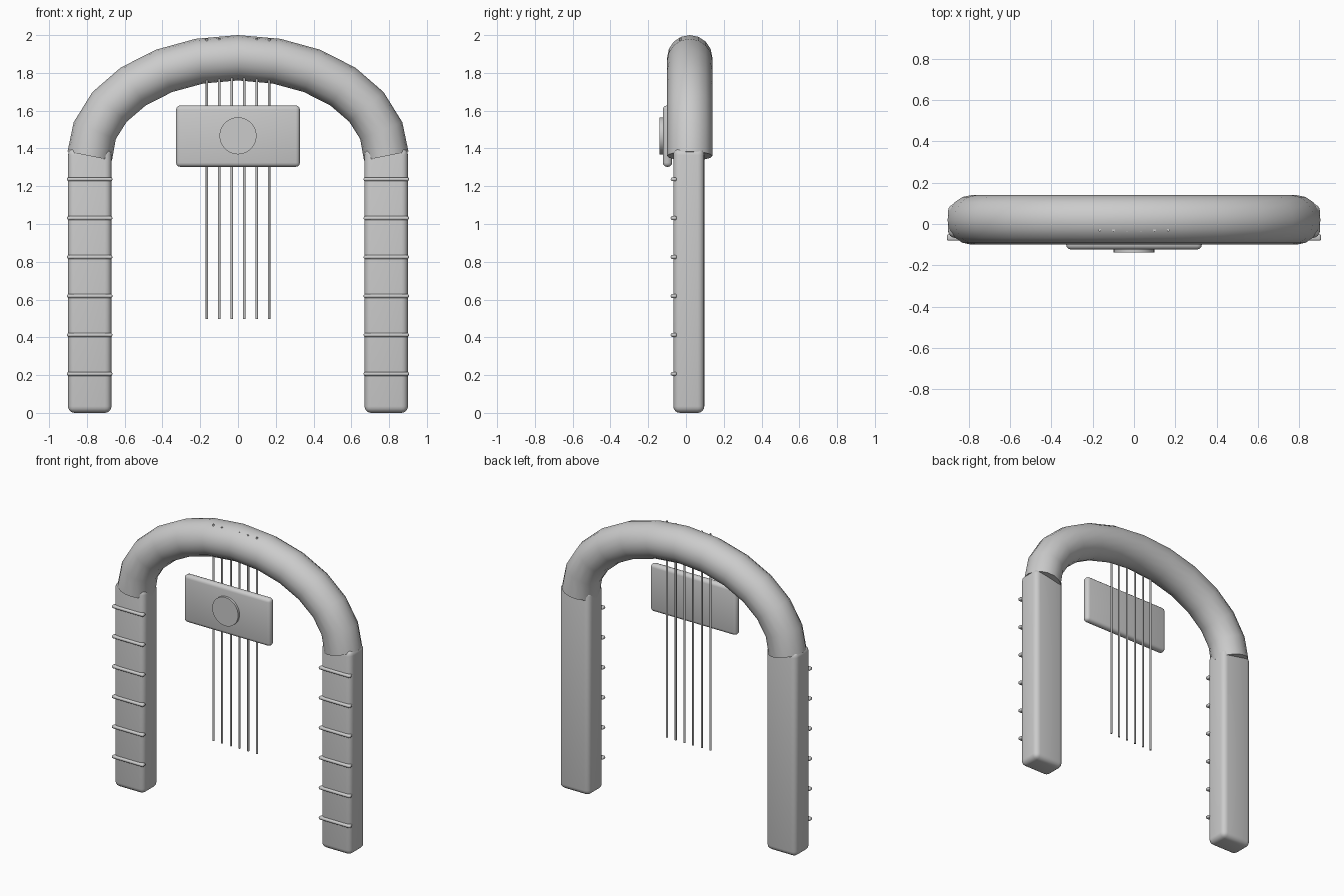
import bpy
import math

cube = bpy.data.objects.get("Cube")
if cube:
    bpy.data.objects.remove(cube, do_unlink=True)

grey = bpy.data.materials.new("plain grey")
grey.use_nodes = True
grey.diffuse_color = (0.6, 0.6, 0.6, 1)
grey.node_tree.nodes["Principled BSDF"].inputs["Base Color"].default_value = (0.6, 0.6, 0.6, 1)


def finish(obj, name, angle=40):
    obj.name = name
    obj.data.materials.clear()
    obj.data.materials.append(grey)
    bpy.ops.object.select_all(action='DESELECT')
    obj.select_set(True)
    bpy.context.view_layer.objects.active = obj
    bpy.ops.object.shade_smooth_by_angle(angle=math.radians(angle))
    return obj


def rounded_box(name, centre, size, bevel, segments=3):
    bpy.ops.mesh.primitive_cube_add(size=1, location=centre)
    obj = bpy.context.object
    obj.scale = size
    bpy.ops.object.transform_apply(location=False, rotation=False, scale=True)
    mod = obj.modifiers.new("Rounded edges", 'BEVEL')
    mod.width = bevel
    mod.segments = segments
    bpy.ops.object.modifier_apply(modifier=mod.name)
    return finish(obj, name)


def cylinder(name, centre, radius, depth, sides, rotation=(0, 0, 0)):
    bpy.ops.mesh.primitive_cylinder_add(vertices=sides, radius=radius, depth=depth,
                                        location=centre, rotation=rotation)
    return finish(bpy.context.object, name, 50)


# Arch: thick tube swept along a half ellipse
SEGMENTS = 12
curve = bpy.data.curves.new("arch_path", 'CURVE')
curve.dimensions = '3D'
curve.bevel_depth = 0.12
curve.bevel_resolution = 6
curve.use_fill_caps = True
spline = curve.splines.new('POLY')
spline.points.add(SEGMENTS)
for i, point in enumerate(spline.points):
    t = math.pi * i / SEGMENTS
    point.co = (-0.785 * math.cos(t), 0.02, 1.36 + 0.52 * math.sin(t), 1)
arch = bpy.data.objects.new("arch", curve)
bpy.context.collection.objects.link(arch)
bpy.ops.object.select_all(action='DESELECT')
arch.select_set(True)
bpy.context.view_layer.objects.active = arch
bpy.ops.object.convert(target='MESH')
finish(bpy.context.object, "arch", 50)

# Legs with a ladder of thin bands on their front faces
for side, sign in (("left", 1), ("right", -1)):
    x = 0.785 * sign
    rounded_box(f"{side}_leg", (x, 0.015, 0.7), (0.23, 0.164, 1.4), 0.035, 4)
    for i in range(6):
        rounded_box(f"{side}_leg_band_{i + 1}", (x, -0.065, 0.207 + 0.206 * i),
                    (0.24, 0.032, 0.021), 0.009)

# Hanging rods
for i in range(6):
    cylinder(f"rod_{i + 1}", ((i - 2.5) * 0.066, -0.03, 1.239), 0.0065, 1.486, 12)

# Front panel with a round disc
rounded_box("panel", (0, -0.098, 1.465), (0.656, 0.05, 0.325), 0.022)
cylinder("panel_disc", (0, -0.118, 1.467), 0.098, 0.042, 48, (math.pi / 2, 0, 0))
